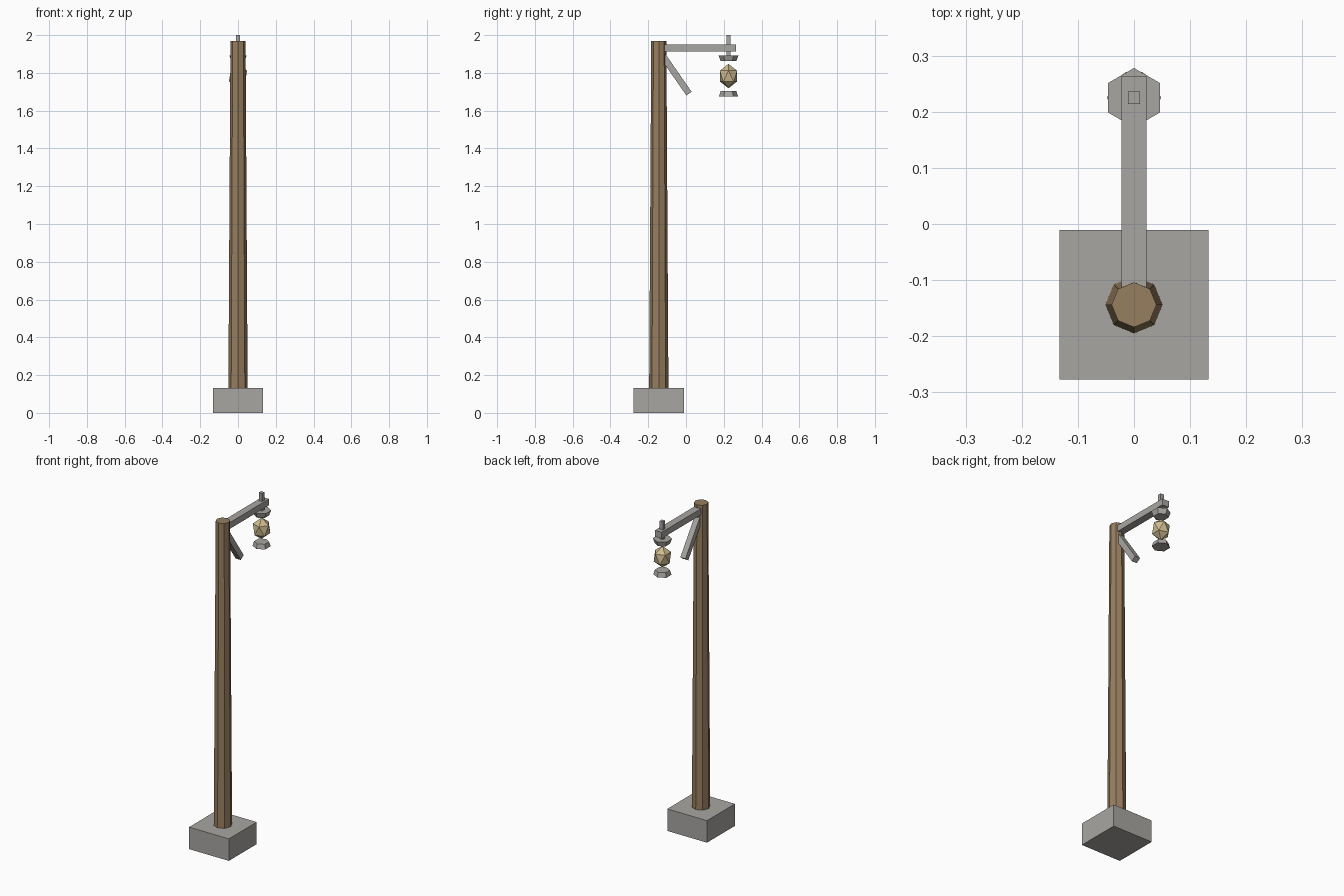
import bpy
from math import pi
from mathutils import Vector

default = bpy.data.objects.get("Cube")
if default:
    bpy.data.objects.remove(default, do_unlink=True)


def material(name, rgb):
    mat = bpy.data.materials.new(name)
    mat.use_nodes = True
    mat.diffuse_color = (*rgb, 1)
    mat.node_tree.nodes["Principled BSDF"].inputs["Base Color"].default_value = (*rgb, 1)
    return mat


stone = material("grey stone", (0.39, 0.38, 0.36))
wood = material("brown wood", (0.31, 0.21, 0.115))
glow = material("warm glass", (0.62, 0.50, 0.28))


def finish(name, mat):
    obj = bpy.context.object
    obj.name = obj.data.name = name
    obj.data.materials.append(mat)
    return obj


def box(name, low, high, mat):
    low, high = Vector(low), Vector(high)
    bpy.ops.mesh.primitive_cube_add(size=1, location=(low + high) / 2)
    obj = finish(name, mat)
    obj.scale = high - low
    return obj


def frustum(name, sides, r_bottom, r_top, z0, z1, y, mat):
    bpy.ops.mesh.primitive_cone_add(vertices=sides, radius1=r_bottom, radius2=r_top,
                                    depth=z1 - z0, location=(0, y, (z0 + z1) / 2))
    return finish(name, mat)


def beam(name, start, end, thickness, mat):
    start, end = Vector(start), Vector(end)
    span = end - start
    bpy.ops.mesh.primitive_cube_add(size=1, location=(start + end) / 2)
    obj = finish(name, mat)
    obj.scale = (thickness, thickness, span.length)
    # the beam lies in the side plane, so it only tilts about x
    obj.rotation_euler.x = -Vector((span.z, span.y)).angle_signed(Vector((1, 0)))
    if (obj.rotation_euler.to_matrix() @ Vector((0, 0, 1))).cross(span).length > 0.001:
        obj.rotation_euler.x *= -1
    return obj


POST_Y = -0.144
LAMP_Y = 0.225

# Footing and tapered post
box("base_block", (-0.133, POST_Y - 0.133, 0), (0.133, POST_Y + 0.133, 0.133), stone)
frustum("post", 8, 0.051, 0.040, 0.133, 1.97, POST_Y, wood)

# Bracket
box("arm", (-0.0225, -0.125, 1.913), (0.0225, 0.264, 1.951), stone)
beam("brace", (0, -0.125, 1.893), (0, 0.016, 1.69), 0.034, stone)

# Hanging lantern
box("hanger_rod", (-0.011, LAMP_Y - 0.011, 1.87), (0.011, LAMP_Y + 0.011, 2.0), stone)
frustum("lantern_cap", 6, 0.041, 0.053, 1.862, 1.893, LAMP_Y, stone)
bpy.ops.mesh.primitive_ico_sphere_add(subdivisions=1, radius=0.0535,
                                      location=(0, LAMP_Y, 1.783))
finish("lantern_glass", glow).scale.z = 1.2
frustum("lantern_tray", 6, 0.050, 0.041, 1.676, 1.703, LAMP_Y, stone)
